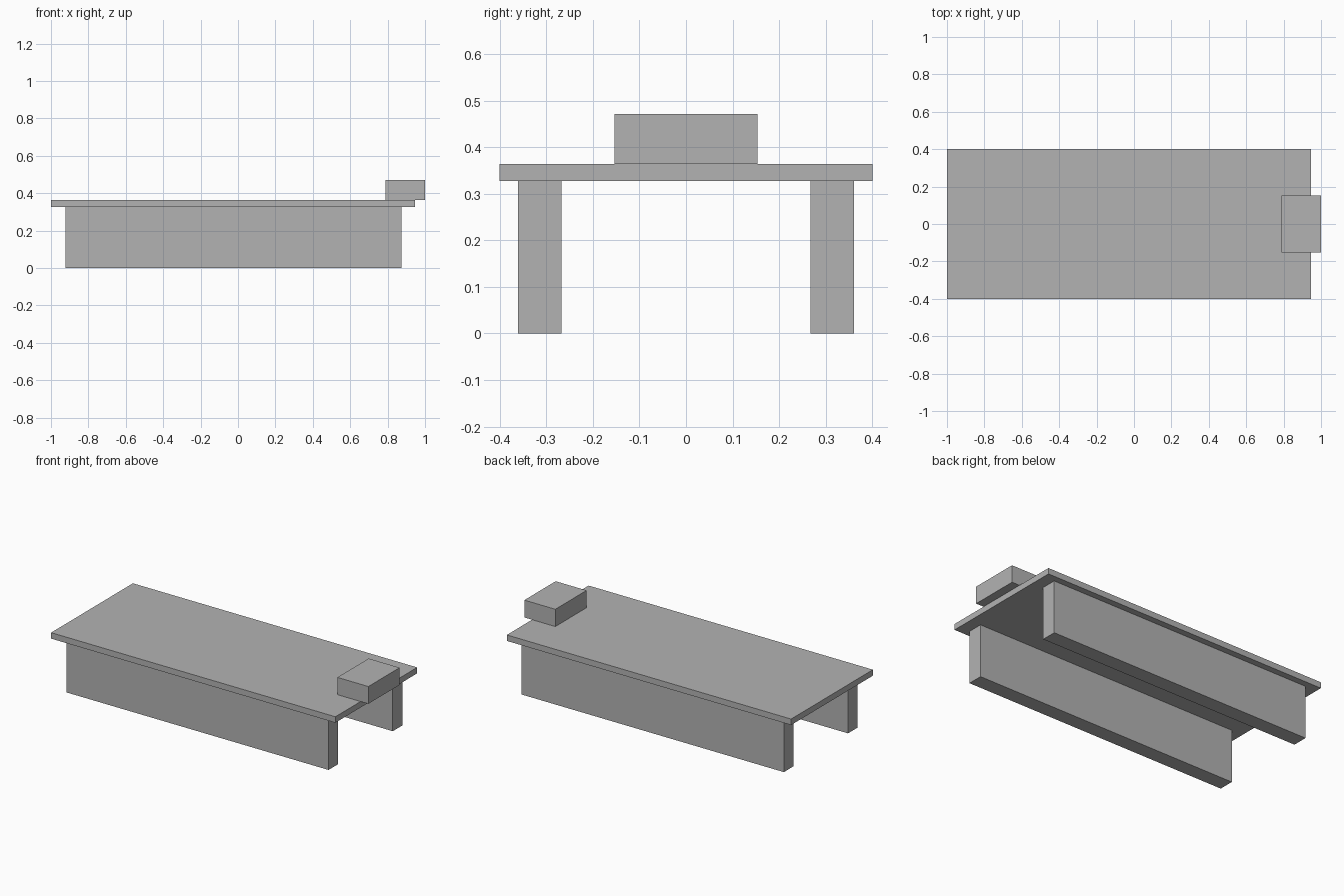
import bpy
import bmesh
from mathutils import Vector

default_cube = bpy.data.objects.get("Cube")
if default_cube:
    bpy.data.objects.remove(default_cube, do_unlink=True)

# One plain grey for every part
grey = bpy.data.materials.new("plain_grey")
grey.use_nodes = True
colour = (0.45, 0.45, 0.45, 1)
grey.diffuse_color = colour
grey.node_tree.nodes["Principled BSDF"].inputs["Base Color"].default_value = colour


def box(name, low, high):
    """Flat-faced box between two opposite corners."""
    low, high = Vector(low), Vector(high)
    mesh = bpy.data.meshes.new(name)
    bm = bmesh.new()
    bmesh.ops.create_cube(bm, size=1)
    bmesh.ops.scale(bm, vec=high - low, verts=bm.verts)
    bmesh.ops.translate(bm, vec=(low + high) / 2, verts=bm.verts)
    bm.to_mesh(mesh)
    bm.free()
    mesh.materials.append(grey)
    obj = bpy.data.objects.new(name, mesh)
    bpy.context.collection.objects.link(obj)
    return obj


leg_top, slab_top = 0.327, 0.364

# Flat top slab
box("top_slab", (-1, -0.4, leg_top), (0.947, 0.4, slab_top))

# Long side supports, mirrored front to back
for name, side in (("front_support", -1), ("back_support", 1)):
    inner, outer = sorted((side * 0.267, side * 0.361))
    box(name, (-0.923, inner, 0), (0.873, outer, leg_top))

# Headrest block overhanging one end
box("headrest", (0.788, -0.153, slab_top), (1, 0.153, 0.471))
